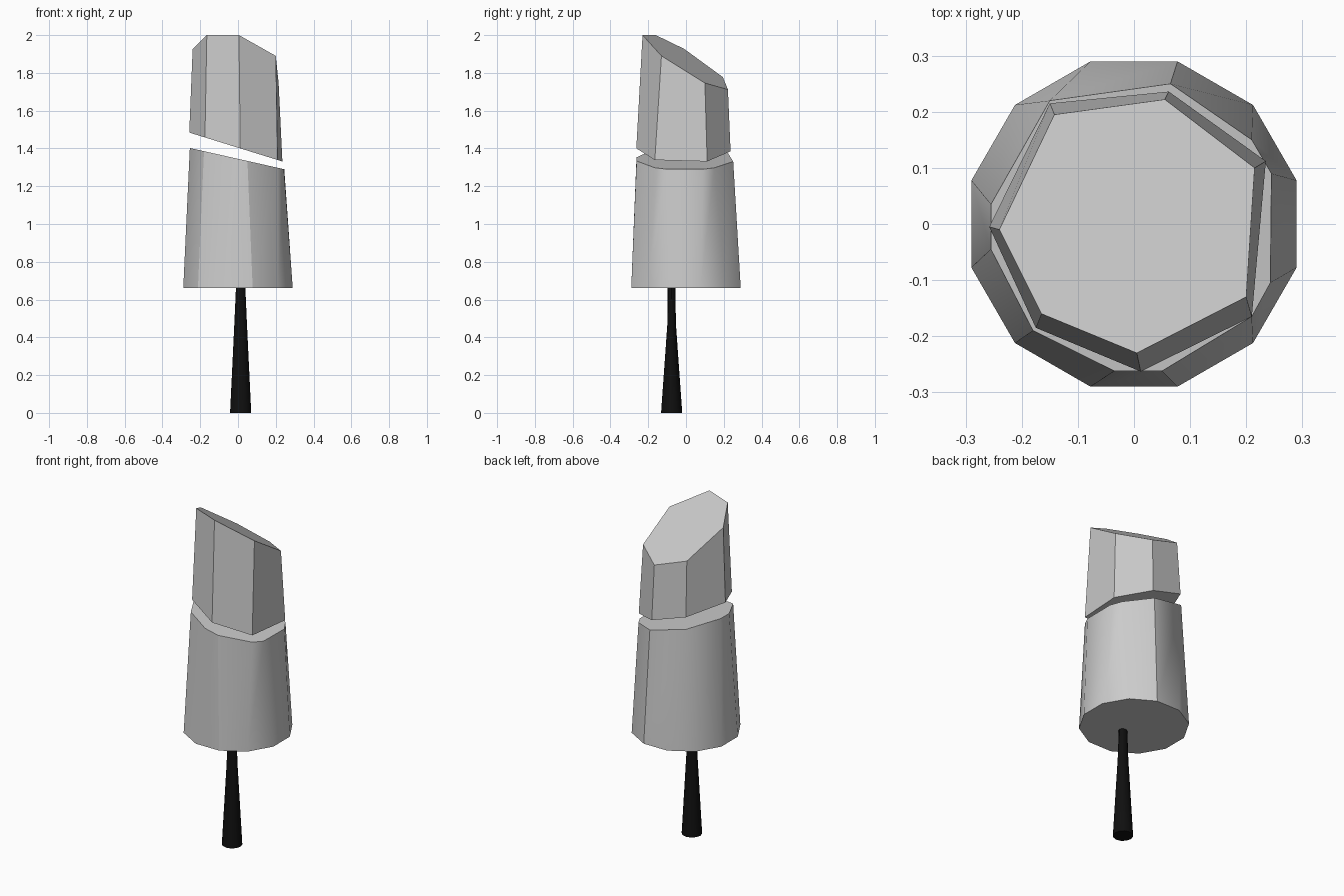
import bpy, bmesh
from math import cos, sin, pi, radians

if "Cube" in bpy.data.objects:
    bpy.data.objects.remove(bpy.data.objects["Cube"])


def loft(name, rings):
    """Skin a closed solid through rings of equal point count."""
    bm = bmesh.new()
    loops = [[bm.verts.new(p) for p in ring] for ring in rings]
    n = len(loops[0])
    for a, b in zip(loops, loops[1:]):
        for i in range(n):
            j = (i + 1) % n
            bm.faces.new((a[i], a[j], b[j], b[i]))
    bm.faces.new(loops[0][::-1])
    bm.faces.new(loops[-1])
    bmesh.ops.remove_doubles(bm, verts=bm.verts, dist=1e-4)
    bmesh.ops.recalc_face_normals(bm, faces=bm.faces)
    mesh = bpy.data.meshes.new(name)
    bm.to_mesh(mesh)
    bm.free()
    obj = bpy.data.objects.new(name, mesh)
    bpy.context.collection.objects.link(obj)
    return obj


def on_plane(outline, a, b, c=0.0):
    """Lift an outline onto the plane z = a + b*x + c*y."""
    return [(x, y, a + b * x + c * y) for x, y in outline]


def smooth(obj, angle):
    bpy.ops.object.select_all(action='DESELECT')
    obj.select_set(True)
    bpy.context.view_layer.objects.active = obj
    bpy.ops.object.shade_smooth_by_angle(angle=radians(angle))


# Lower body: regular 12-sided base, slanted and slightly irregular top
base = [(0.3 * cos(radians(15 + 30 * i)), 0.3 * sin(radians(15 + 30 * i)), 0.66)
        for i in range(12)]
cut = [(0.245, 0.09), (0.21, 0.15), (0.065, 0.25), (-0.15, 0.22), (-0.15, 0.22),
       (-0.255, 0.035), (-0.255, -0.045), (-0.18, -0.19), (-0.035, -0.262),
       (0.05, -0.262), (0.21, -0.165), (0.243, -0.105)]
lower = loft("lower_body", [base, on_plane(cut, 1.345, -0.225)])
smooth(lower, 30.5)

# Floating upper block: seven sides, slanted underside and slanted top
under = [(0.235, 0.112), (0.062, 0.236), (-0.15, 0.215), (-0.258, -0.005),
         (-0.175, -0.185), (0.012, -0.263), (0.21, -0.165)]
crown = [(0.215, 0.10), (0.055, 0.222), (-0.142, 0.195), (-0.24, -0.01),
         (-0.165, -0.16), (0.005, -0.23), (0.20, -0.13)]
loft("upper_block", [on_plane(under, 1.404, -0.31),
                     on_plane(crown, 1.861, -0.251, -0.61)])

# Stem: thin black taper, off centre toward the front
sections = [(0.0, 0.056, 0.056), (0.48, 0.033, 0.022), (0.66, 0.025, 0.021)]
stem = loft("stem", [[(0.014 + rx * cos(2 * pi * i / 12),
                       -0.076 + ry * sin(2 * pi * i / 12), z) for i in range(12)]
                     for z, rx, ry in sections])
smooth(stem, 35)
black = bpy.data.materials.new("black")
black.diffuse_color = (0.005, 0.005, 0.005, 1)
black.use_nodes = True
black.node_tree.nodes["Principled BSDF"].inputs["Base Color"].default_value = black.diffuse_color
stem.data.materials.append(black)
